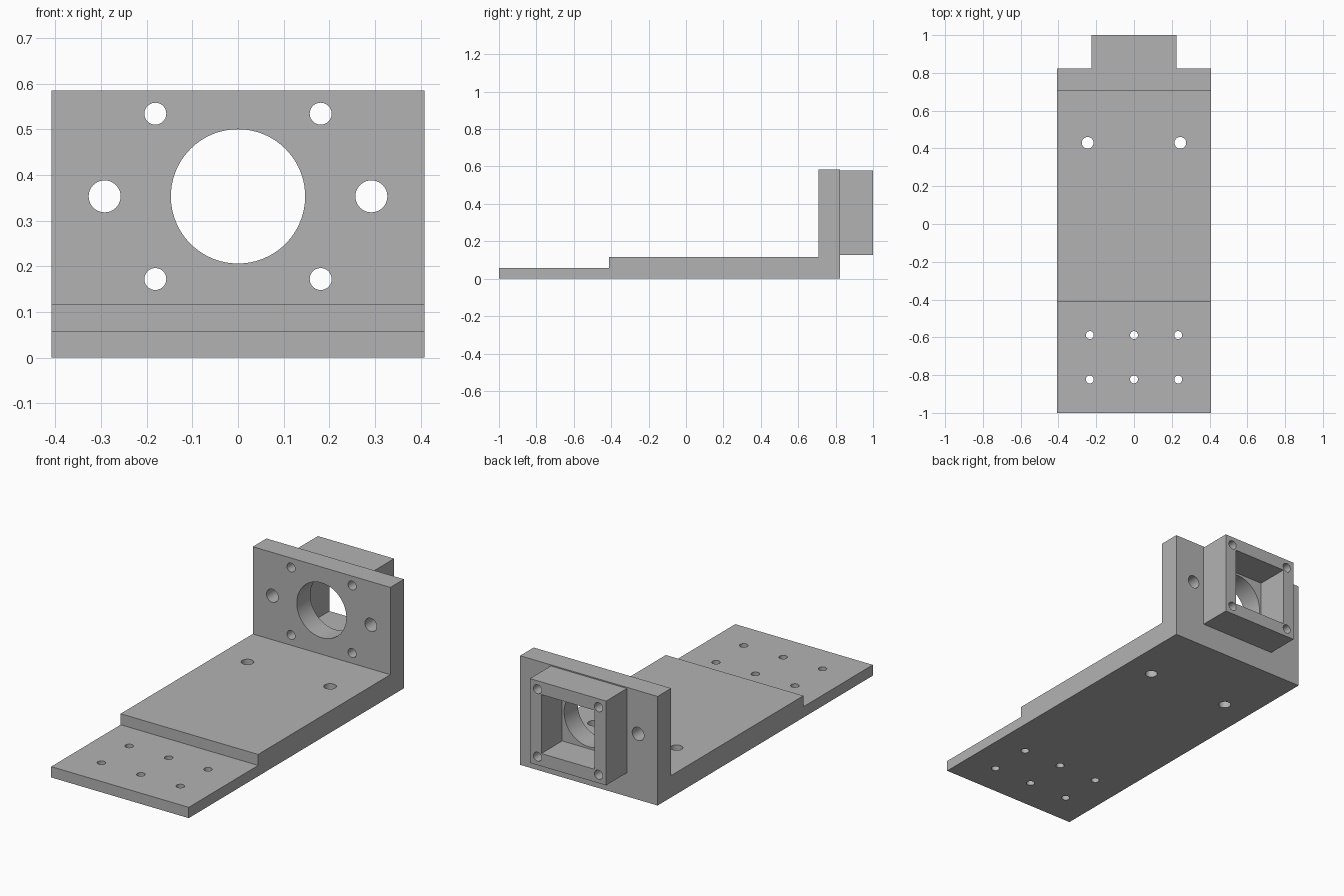
import bpy, bmesh, math
from mathutils import Matrix

if "Cube" in bpy.data.objects:
    bpy.data.objects.remove(bpy.data.objects["Cube"])

grey = bpy.data.materials.new("plain grey")
grey.diffuse_color = (0.45, 0.45, 0.45, 1)
grey.use_nodes = True
grey.node_tree.nodes["Principled BSDF"].inputs["Base Color"].default_value = grey.diffuse_color

W = 0.408        # half width of the bracket
CZ = 0.353       # height of the bore axis
BACK = 0.823     # rear face of the upright plate


def make_object(name, bm):
    bmesh.ops.recalc_face_normals(bm, faces=bm.faces)
    mesh = bpy.data.meshes.new(name)
    bm.to_mesh(mesh)
    bm.free()
    mesh.materials.append(grey)
    ob = bpy.data.objects.new(name, mesh)
    bpy.context.collection.objects.link(ob)
    return ob


def box(name, x, y0, y1, z0, z1):
    bm = bmesh.new()
    m = Matrix.Translation((0, (y0 + y1) / 2, (z0 + z1) / 2)) @ Matrix.Diagonal((2 * x, y1 - y0, z1 - z0, 1))
    bmesh.ops.create_cube(bm, size=1, matrix=m)
    return make_object(name, bm)


def drill(name, x, y, z, r, depth, axis, sides=40):
    bm = bmesh.new()
    m = Matrix.Translation((x, y, z))
    if axis == 'Y':
        m = m @ Matrix.Rotation(math.pi / 2, 4, 'X')
    bmesh.ops.create_cone(bm, cap_ends=True, segments=sides, radius1=r, radius2=r, depth=depth, matrix=m)
    return make_object(name, bm)


def boolean(ob, tool, operation):
    mod = ob.modifiers.new(operation.lower(), 'BOOLEAN')
    mod.operation, mod.object, mod.solver = operation, tool, 'EXACT'
    bpy.context.view_layer.update()
    result = bpy.data.meshes.new_from_object(ob.evaluated_get(bpy.context.evaluated_depsgraph_get()))
    ob.modifiers.clear()
    ob.data = result
    bpy.data.objects.remove(tool)


# Stepped base and upright plate, one profile extruded across the width
profile = [(-1, 0), (BACK, 0), (BACK, 0.585), (0.708, 0.585),
           (0.708, 0.117), (-0.412, 0.117), (-0.412, 0.058), (-1, 0.058)]
bm = bmesh.new()
face = bm.faces.new([bm.verts.new((-W, y, z)) for y, z in profile])
ext = bmesh.ops.extrude_face_region(bm, geom=[face])
bmesh.ops.translate(bm, vec=(2 * W, 0, 0), verts=[v for v in ext["geom"] if isinstance(v, bmesh.types.BMVert)])
bracket = make_object("mounting_bracket", bm)

# Square housing behind the plate, with a square opening
boolean(bracket, box("housing", 0.226, BACK, 1, CZ - 0.226, CZ + 0.226), 'UNION')
boolean(bracket, box("opening", 0.158, BACK, 1.1, CZ - 0.158, CZ + 0.158), 'DIFFERENCE')

# Holes along the bore axis: bore, side holes, corner holes through the housing
holes = [(0, 0.75, CZ, 0.147, 0.4, 'Y', 96)]
for s in (-1, 1):
    holes.append((s * 0.292, 0.75, CZ, 0.035, 0.4, 'Y', 40))
    for t in (-1, 1):
        holes.append((s * 0.181, 0.85, CZ + t * 0.181, 0.024, 0.6, 'Y', 40))
    # Vertical holes in the thick base
    holes.append((s * 0.245, 0.43, 0.06, 0.031, 0.4, 'Z', 40))
# Grid of small holes in the thin tongue
for x in (-0.234, 0, 0.234):
    for y in (-0.823, -0.588):
        holes.append((x, y, 0.03, 0.021, 0.3, 'Z', 32))
for h in holes:
    boolean(bracket, drill("drill", *h), 'DIFFERENCE')

# Smooth hole walls, sharp edges elsewhere
bpy.context.view_layer.objects.active = bracket
bracket.select_set(True)
bpy.ops.object.shade_smooth_by_angle(angle=math.radians(30))
